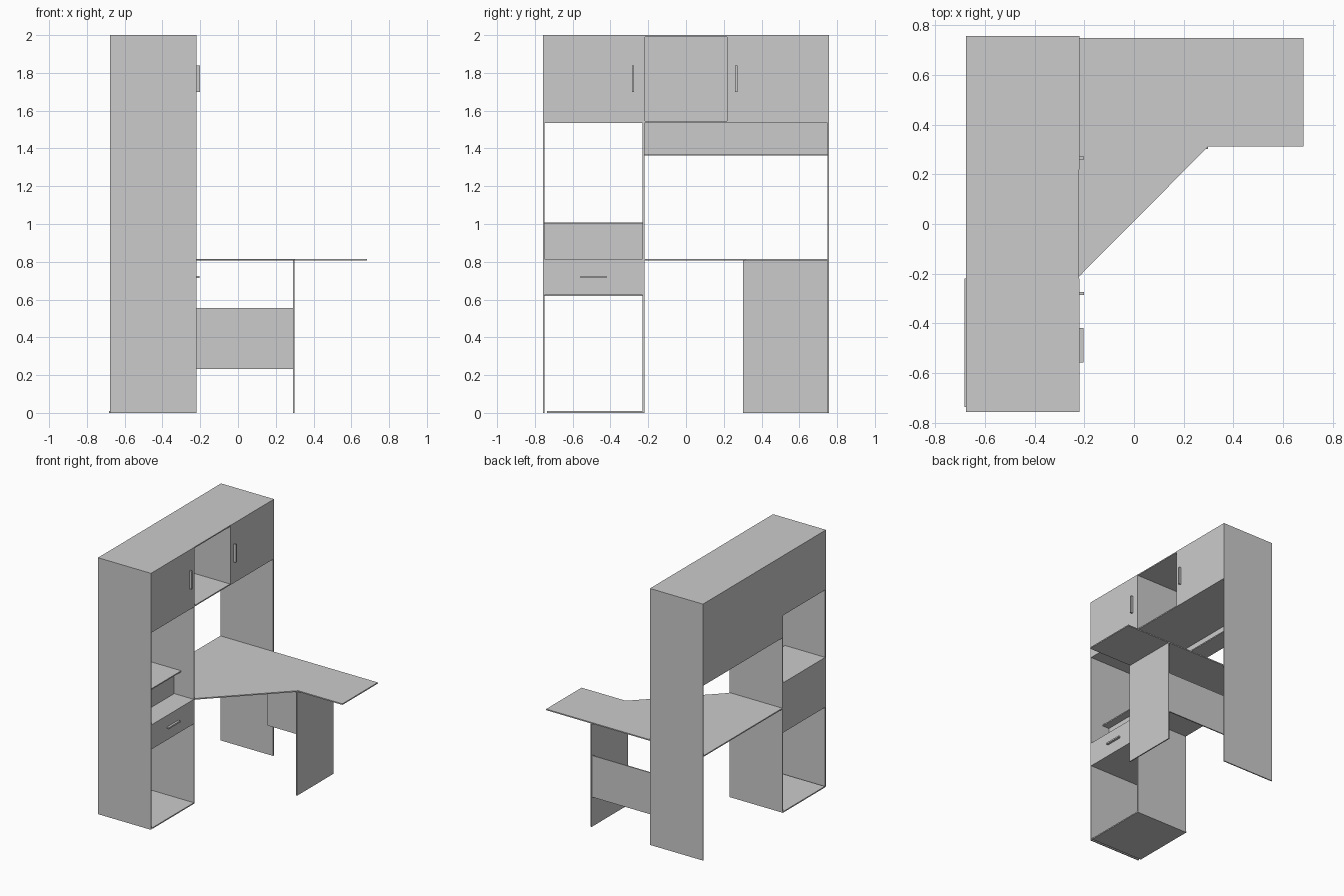
import bpy
import bmesh

if "Cube" in bpy.data.objects:
    bpy.data.objects.remove(bpy.data.objects["Cube"])


def box(name, x, y, z):
    """Panel given by its x, y and z ranges."""
    me = bpy.data.meshes.new(name)
    bm = bmesh.new()
    bmesh.ops.create_cube(bm, size=1)
    for v in bm.verts:
        for i, (lo, hi) in enumerate((x, y, z)):
            v.co[i] = lo if v.co[i] < 0 else hi
    bm.to_mesh(me)
    bm.free()
    ob = bpy.data.objects.new(name, me)
    bpy.context.collection.objects.link(ob)
    return ob


def slab(name, outline, z0, z1):
    """Flat board cut to an outline."""
    me = bpy.data.meshes.new(name)
    bm = bmesh.new()
    face = bm.faces.new([bm.verts.new((x, y, z0)) for x, y in outline])
    ext = bmesh.ops.extrude_face_region(bm, geom=[face])
    bmesh.ops.translate(bm, vec=(0, 0, z1 - z0),
                        verts=[g for g in ext["geom"] if isinstance(g, bmesh.types.BMVert)])
    bmesh.ops.recalc_face_normals(bm, faces=bm.faces)
    bm.to_mesh(me)
    bm.free()
    ob = bpy.data.objects.new(name, me)
    bpy.context.collection.objects.link(ob)
    return ob


T = 0.009                      # board thickness
B, F = -0.677, -0.221          # back and front of the cabinet
W = 0.758                      # half width of the cabinet
P = -0.22                      # partition position
deep = (B, F)
bay = (-W + T, P - T)          # left shelf bay

# Tall sides and partition
box("left_side", deep, (-W, -W + T), (0, 1.995))
box("right_side", deep, (W - T, W), (0, 1.995))
box("bay_partition", deep, (P - T, P), (0, 1.535))

# Overhead cabinet
box("cabinet_top", deep, (-W, W), (2 - T, 2))
box("cabinet_floor", deep, (-W + T, W - T), (1.535, 1.535 + T))
box("cabinet_back", (B, B + 0.004), (-W + T, W - T), (1.535, 2 - T))
for side, s in (("left", -1), ("right", 1)):
    box(side + "_cabinet_divider", deep, sorted((s * 0.218, s * 0.227)), (1.54, 2 - T))
    box(side + "_door", (F - T, F + 0.001), sorted((s * 0.22, s * W)), (1.535, 2))
    yc = -0.28 if s < 0 else 0.266
    box(side + "_door_handle", (F, -0.201), (yc - 0.006, yc + 0.006), (1.70, 1.84))

# Rail and narrow ledge under the overhead cabinet
box("hanging_rail", (B, B + T), (P, W - T), (1.365, 1.535))
box("narrow_ledge", (B, B + 0.15), (P, W - T), (1.362, 1.362 + T))

# Left bay with raised shelf, drawer and floor
box("bay_floor", (-0.682, F), (-0.737, P), (0, T))
box("bay_counter", deep, bay, (0.806, 0.815))
box("raised_shelf", (B, -0.33), bay, (1.0, 1.0 + T))
box("shelf_riser", (-0.399, -0.39), bay, (0.815, 1.0))
box("bay_back", (B, B + 0.004), bay, (0.62, 1.0))
box("drawer_bottom", deep, bay, (0.624, 0.624 + T))
box("drawer_front", (F - T, F), bay, (0.624, 0.81))
box("drawer_handle", (F, -0.204), (-0.558, -0.42), (0.714, 0.726))

# Corner desk
slab("desk_top", [(B, P), (F, P), (F, -0.211), (0.30, 0.313), (0.682, 0.313),
                  (0.682, 0.749), (B, 0.749)], 0.806, 0.815)
box("desk_leg", (0.29, 0.299), (0.303, 0.749), (0, 0.806))
box("modesty_panel", (-0.26, 0.29), (0.736, 0.745), (0.232, 0.556))
